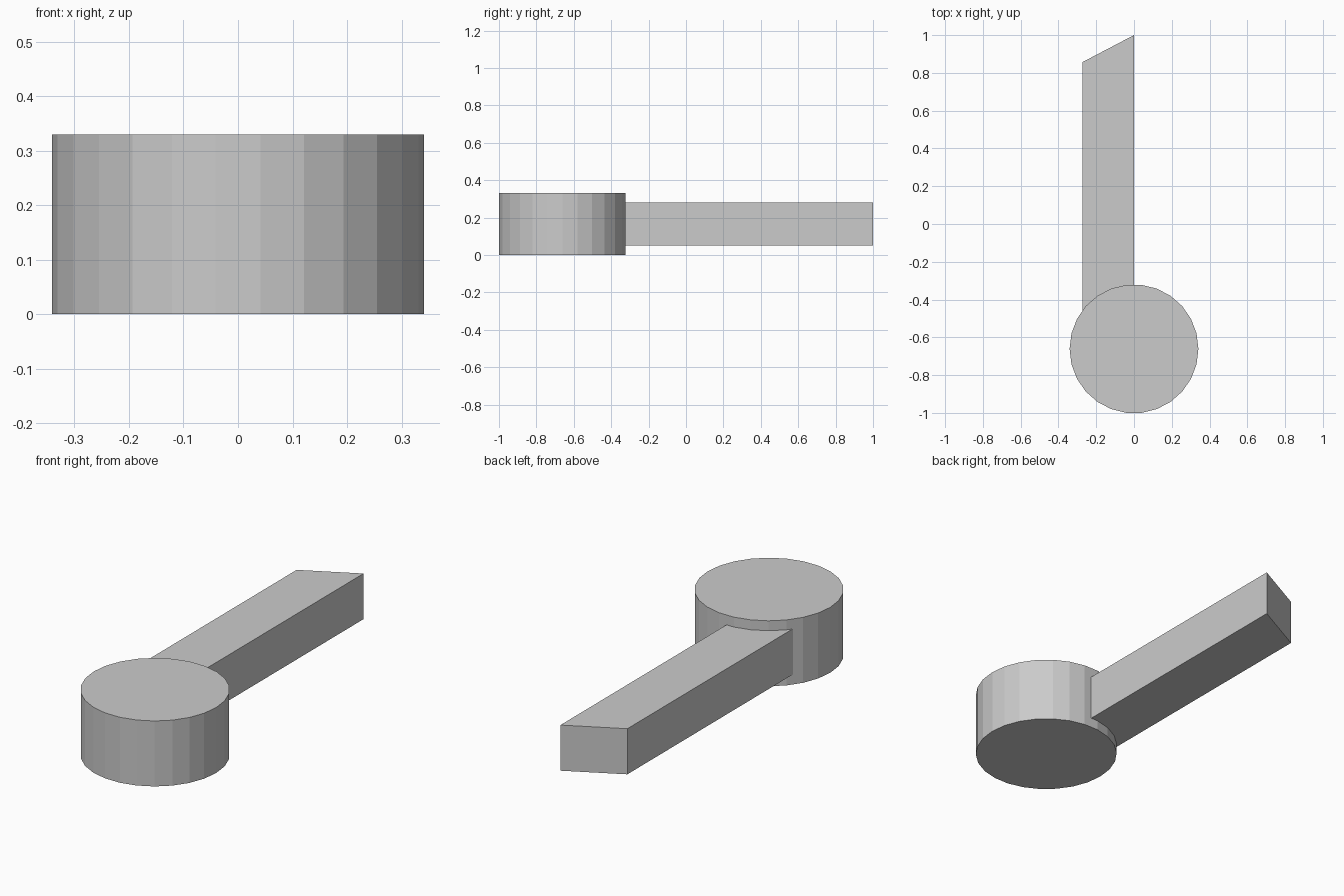
import bpy, bmesh, math

cube = bpy.data.objects.get("Cube")
if cube:
    bpy.data.objects.remove(cube, do_unlink=True)

grey = bpy.data.materials.new("light_grey")
grey.use_nodes = True
colour = (0.6, 0.6, 0.6, 1)
grey.diffuse_color = colour
grey.node_tree.nodes["Principled BSDF"].inputs["Base Color"].default_value = colour


def prism(name, outline, bottom, top):
    """Extrude a flat outline upwards into a solid."""
    bm = bmesh.new()
    base = bm.faces.new([bm.verts.new((x, y, bottom)) for x, y in outline])
    new = bmesh.ops.extrude_face_region(bm, geom=[base], use_keep_orig=True)
    verts = [v for v in new["geom"] if isinstance(v, bmesh.types.BMVert)]
    bmesh.ops.translate(bm, verts=verts, vec=(0, 0, top - bottom))
    bmesh.ops.recalc_face_normals(bm, faces=bm.faces)
    mesh = bpy.data.meshes.new(name)
    bm.to_mesh(mesh)
    bm.free()
    mesh.materials.append(grey)
    obj = bpy.data.objects.new(name, mesh)
    bpy.context.collection.objects.link(obj)


# Round head: flat-sided drum
SIDES, RADIUS, CENTRE_Y = 26, 0.341, -0.661
angles = [2 * math.pi * i / SIDES for i in range(SIDES)]
drum = [(RADIUS * math.cos(a), CENTRE_Y + RADIUS * math.sin(a)) for a in angles]
prism("round_head", drum, 0, 0.33)

# Off-centre bar with a slanted far end, sunk into the head
bar = [(-0.273, -0.55), (0, -0.55), (0, 1), (-0.273, 0.857)]
prism("bar", bar, 0.05, 0.28)
